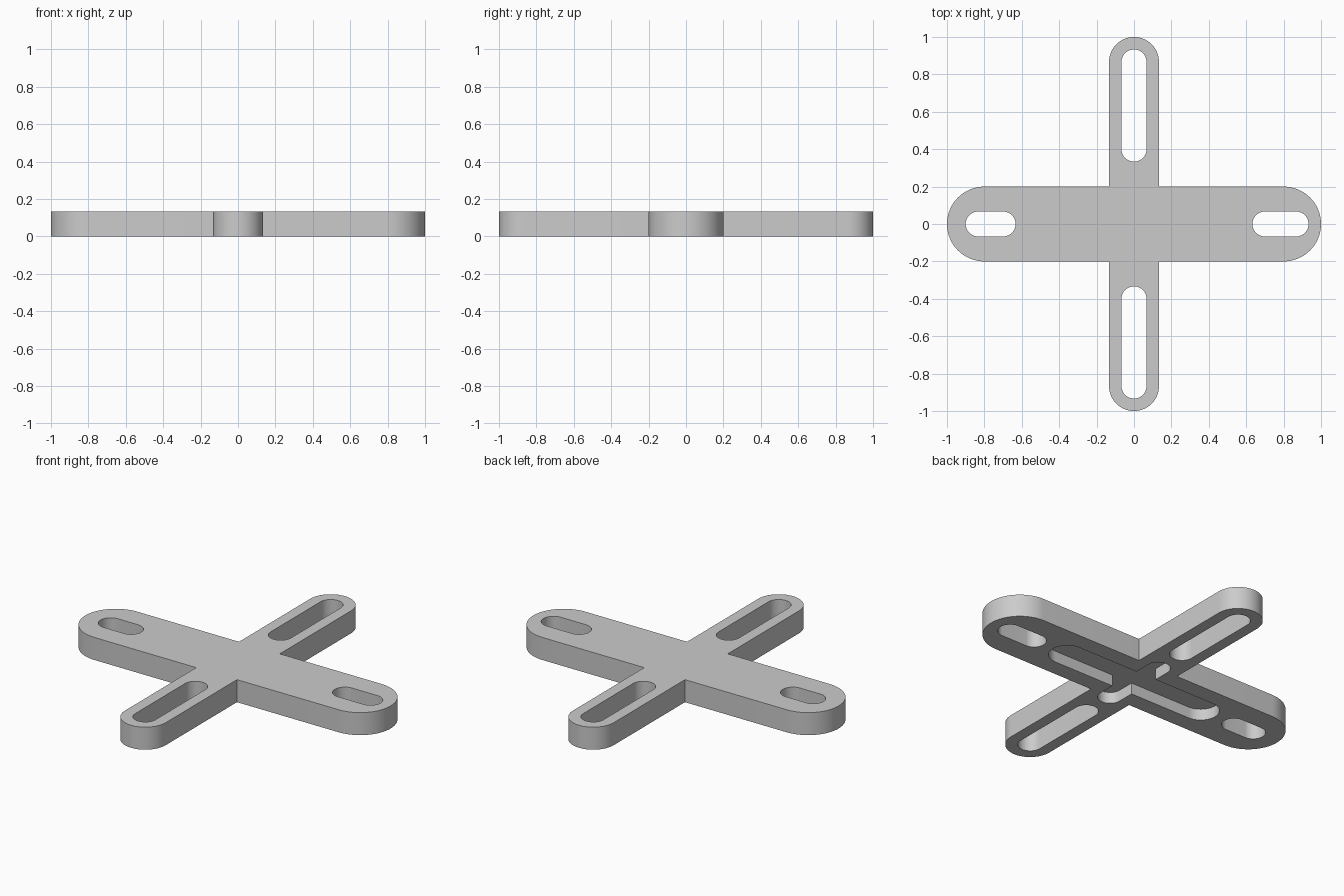
import bpy
import bmesh
from math import sin, cos, pi, radians
from mathutils import Vector

if "Cube" in bpy.data.objects:
    bpy.data.objects.remove(bpy.data.objects["Cube"], do_unlink=True)

UNIT = 1 / 15          # design module
THICK = 2 * UNIT
SEGMENTS = 32          # per half-round end

# Colour
grey = bpy.data.materials.new("light_grey")
grey.use_nodes = True
colour = (0.6, 0.6, 0.6, 1)
grey.diffuse_color = colour
grey.node_tree.nodes["Principled BSDF"].inputs["Base Color"].default_value = colour


def half_round(centre, radius, facing):
    """Half circle around centre, bulging towards the facing angle."""
    angles = [facing - pi / 2 + pi * i / SEGMENTS for i in range(SEGMENTS + 1)]
    return [Vector(centre) + radius * Vector((cos(a), sin(a))) for a in angles]


def cross_outline(x_reach, x_half, y_reach, y_half):
    """Cross with four round-ended arms, walked anticlockwise."""
    points = []
    arms = [((x_reach - x_half, 0), x_half), ((0, y_reach - y_half), y_half),
            ((x_half - x_reach, 0), x_half), ((0, y_half - y_reach), y_half)]
    corners = [(y_half, x_half), (-y_half, x_half), (-y_half, -x_half), (y_half, -x_half)]
    for i, (centre, radius) in enumerate(arms):
        points += half_round(centre, radius, i * pi / 2)
        points.append(Vector(corners[i]))
    return points


def slot_outline(start, end, radius, facing):
    """Slot between two distances along the facing direction."""
    along = Vector((cos(facing), sin(facing)))
    return (half_round(along * (end - radius), radius, facing)
            + half_round(along * (start + radius), radius, facing + pi))


def prism(name, outline, bottom, top):
    bm = bmesh.new()
    face = bm.faces.new([bm.verts.new((p.x, p.y, bottom)) for p in outline])
    lid = bmesh.ops.extrude_face_region(bm, geom=[face])["geom"]
    raised = [v for v in lid if isinstance(v, bmesh.types.BMVert)]
    bmesh.ops.translate(bm, verts=raised, vec=(0, 0, top - bottom))
    bmesh.ops.recalc_face_normals(bm, faces=bm.faces)
    mesh = bpy.data.meshes.new(name)
    bm.to_mesh(mesh)
    bm.free()
    mesh.materials.append(grey)
    obj = bpy.data.objects.new(name, mesh)
    bpy.context.collection.objects.link(obj)
    return obj


# Cross plate
plate = prism("cross_plate", cross_outline(1, 3 * UNIT, 1, 2 * UNIT), 0, THICK)

# Blind cross recess underneath, then the four through slots
cutters = [prism("recess_cutter",
                 cross_outline(8.5 * UNIT, 1.5 * UNIT, 4 * UNIT, UNIT), -UNIT, UNIT)]
slots = [("left", 9.5, 14, 0), ("back", 5, 14, pi / 2),
         ("right", 9.5, 13.5, pi), ("front", 5, 14, -pi / 2)]
for side, start, end, facing in slots:
    outline = slot_outline(start * UNIT, end * UNIT, UNIT, facing)
    cutters.append(prism(side + "_slot_cutter", outline, -UNIT, THICK + UNIT))

# Cut and tidy up
bpy.ops.object.select_all(action="DESELECT")
plate.select_set(True)
bpy.context.view_layer.objects.active = plate
for cutter in cutters:
    cutter.hide_render = True
    cut = plate.modifiers.new(cutter.name, "BOOLEAN")
    cut.operation = "DIFFERENCE"
    cut.solver = "EXACT"
    cut.object = cutter
    bpy.ops.object.modifier_apply(modifier=cut.name)
    bpy.data.objects.remove(cutter, do_unlink=True)

bpy.ops.object.shade_smooth_by_angle(angle=radians(30))
